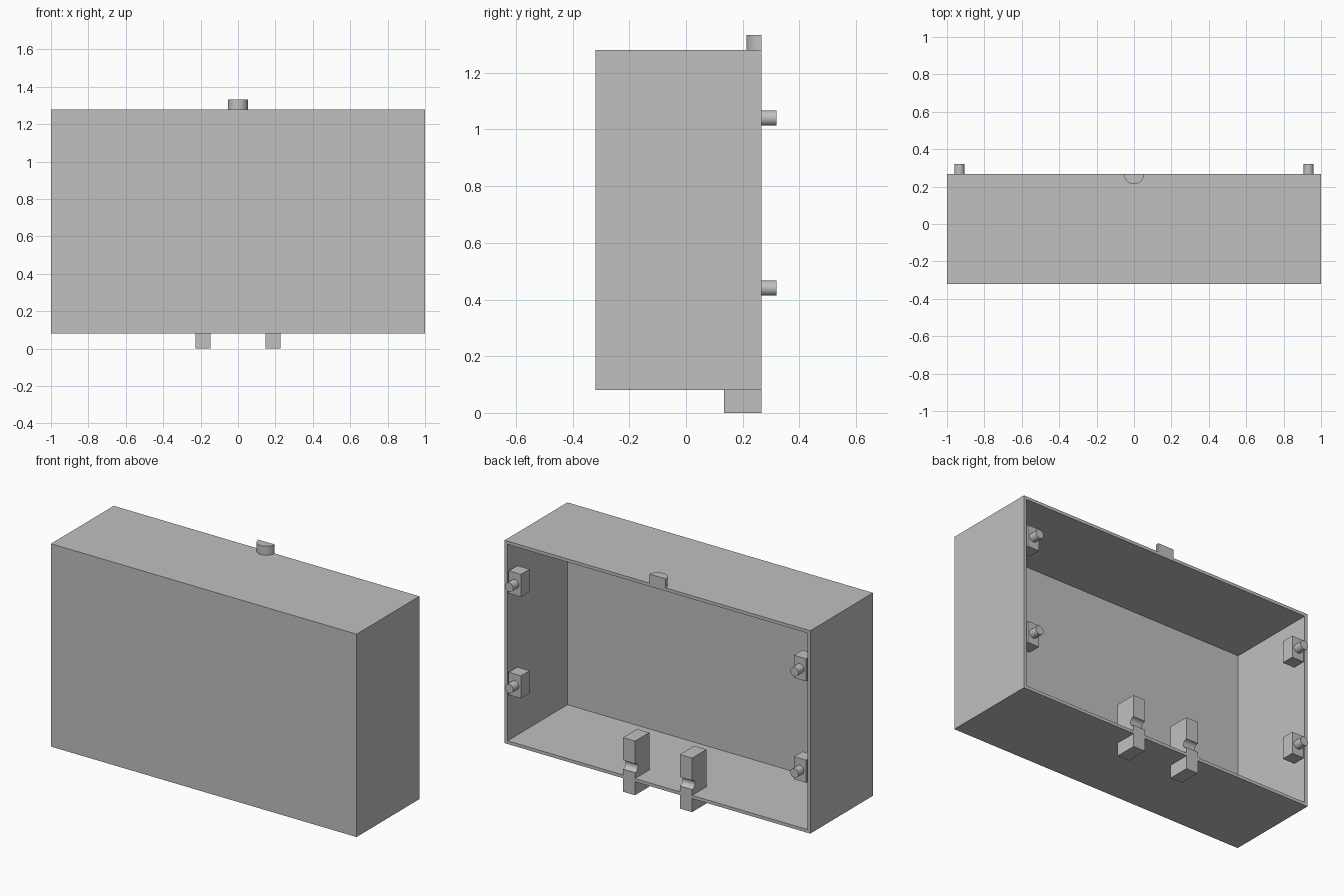
import bpy, bmesh, math
from mathutils import Vector

cube = bpy.data.objects.get("Cube")
if cube:
    bpy.data.objects.remove(cube, do_unlink=True)

U = 2 / 75                      # design unit: the case is 75 units wide
WIDTH, DEPTH, HEIGHT = 75 * U, 22 * U, 45 * U
FRONT, BOTTOM = -12 * U, 3 * U
BACK, TOP = FRONT + DEPTH, BOTTOM + HEIGHT
WALL = U

grey = bpy.data.materials.new("plain grey")
grey.use_nodes = True
grey.diffuse_color = (0.53, 0.53, 0.53, 1)
grey.node_tree.nodes["Principled BSDF"].inputs["Base Color"].default_value = grey.diffuse_color


def finish(name, bm, smooth=False):
    bmesh.ops.recalc_face_normals(bm, faces=bm.faces)
    mesh = bpy.data.meshes.new(name)
    bm.to_mesh(mesh)
    bm.free()
    mesh.materials.append(grey)
    obj = bpy.data.objects.new(name, mesh)
    bpy.context.collection.objects.link(obj)
    if smooth:
        bpy.ops.object.select_all(action='DESELECT')
        obj.select_set(True)
        bpy.context.view_layer.objects.active = obj
        bpy.ops.object.shade_smooth_by_angle(angle=math.radians(30))
    return obj


def box_mesh(low, high):
    bm = bmesh.new()
    bmesh.ops.create_cube(bm, size=1)
    low, high = Vector(low), Vector(high)
    for v in bm.verts:
        v.co = (low + high) / 2 + v.co * (high - low)
    return bm


def prism(name, points, offset):
    """Extrude a closed outline along an offset vector."""
    bm = bmesh.new()
    face = bm.faces.new([bm.verts.new(p) for p in points])
    ext = bmesh.ops.extrude_face_region(bm, geom=[face], use_keep_orig=True)
    moved = [g for g in ext["geom"] if isinstance(g, bmesh.types.BMVert)]
    bmesh.ops.translate(bm, verts=moved, vec=offset)
    return finish(name, bm, smooth=True)


def arc(cx, cy, radius, start, end, steps=16):
    angles = [math.radians(start + (end - start) * i / steps) for i in range(steps + 1)]
    return [(cx + radius * math.cos(a), cy + radius * math.sin(a)) for a in angles]


# Case: box with an open, hollow back
bm = box_mesh((-WIDTH / 2, FRONT, BOTTOM), (WIDTH / 2, BACK, TOP))
back = max(bm.faces, key=lambda f: f.calc_center_median().y)
bmesh.ops.inset_region(bm, faces=[back], thickness=WALL)
ext = bmesh.ops.extrude_face_region(bm, geom=[back])
bmesh.ops.delete(bm, geom=[back], context='FACES_ONLY')
moved = [g for g in ext["geom"] if isinstance(g, bmesh.types.BMVert)]
bmesh.ops.translate(bm, verts=moved, vec=(0, WALL - DEPTH, 0))
finish("case", bm)

# Corner blocks with locating pegs on both side walls
for side, sign in (("left", 1), ("right", -1)):
    for level, z in (("upper", 39 * U), ("lower", 16.5 * U)):
        outer = sign * (WIDTH / 2 - WALL)
        inner = outer - sign * 3 * U
        low = (min(outer, inner), BACK - 3 * U, z - 2.5 * U)
        high = (max(outer, inner), BACK, z + 2.5 * U)
        finish(f"{side}_{level}_block", box_mesh(low, high))
        ring = arc((outer + inner) / 2, z, U, 0, 360, 32)[:-1]
        prism(f"{side}_{level}_peg", [(x, BACK, h) for x, h in ring], (0, 2 * U, 0))

# Feet through the floor, each with a round groove in its back
for side, x in (("left", 5.5 * U), ("right", -8.5 * U)):
    outline = [(BACK - 5 * U, 0), (BACK, 0)]
    outline += arc(BACK, 6 * U, U, 270, 90)
    outline += [(BACK, 12 * U), (BACK - 5 * U, 12 * U)]
    prism(f"{side}_foot", [(x, y, z) for y, z in outline], (3 * U, 0, 0))

# Half-round tab on the top edge
prism("top_tab", [(x, y, TOP) for x, y in arc(0, BACK, 2 * U, 180, 360, 24)], (0, 0, 2 * U))
